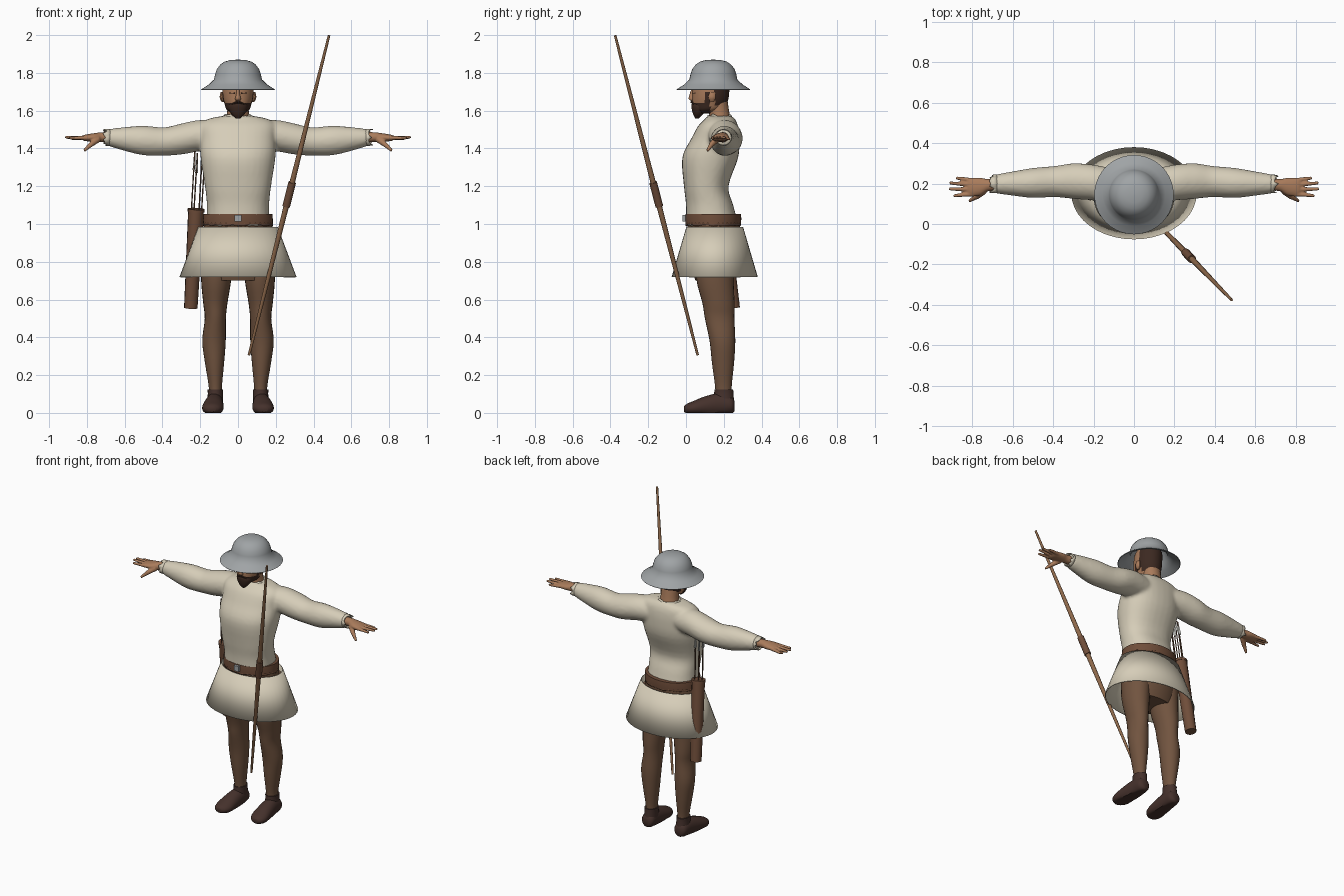
import bpy, bmesh, math, random
from mathutils import Vector

random.seed(4)
if "Cube" in bpy.data.objects:
    bpy.data.objects.remove(bpy.data.objects["Cube"])


def material(name, r, g, b):
    m = bpy.data.materials.new(name)
    m.use_nodes = True
    m.diffuse_color = (r, g, b, 1)
    m.node_tree.nodes["Principled BSDF"].inputs["Base Color"].default_value = (r, g, b, 1)
    return m


LINEN = material("linen", .67, .61, .48)
STEEL = material("steel", .35, .37, .38)
SKIN = material("skin", .40, .20, .105)
HOSE = material("brown_hose", .165, .088, .05)
SHOE = material("dark_shoe_leather", .06, .031, .025)
WOOD = material("wood", .27, .14, .07)
LEATHER = material("leather", .16, .075, .042)
HAIR = material("dark_hair", .045, .022, .015)
FEATHER = material("grey_feather", .45, .45, .42)


def smooth_path(rings, steps):
    """Catmull-Rom interpolation of the section rings."""
    rows = []
    for i in range(len(rings) - 1):
        p = [rings[max(0, min(len(rings) - 1, i + k))] for k in (-1, 0, 1, 2)]
        for j in range(steps):
            t = j / steps
            rows.append([b + .5 * t * (c - a + t * (2*a - 5*b + 4*c - d + t * (3*(b - c) + d - a)))
                         for a, b, c, d in zip(*p)])
    return rows + [list(rings[-1])]


def loft(bm, rings, axis="z", steps=4, n=24, power=1, caps=True, floor=None):
    """Skin elliptical sections (x, y, z, a, b) lying across the axis."""
    rows = []
    for x, y, z, a, b in smooth_path(rings, steps):
        row = []
        for i in range(n):
            t = 2 * math.pi * i / n
            u, v = math.cos(t), math.sin(t)
            u = a * math.copysign(abs(u) ** power, u)
            v = b * math.copysign(abs(v) ** power, v)
            d = {"z": (u, v, 0), "x": (0, u, v), "y": (u, 0, v)}[axis]
            co = Vector((x, y, z)) + Vector(d)
            if floor is not None:
                co.z = max(co.z, floor)
            row.append(bm.verts.new(co))
        rows.append(row)
    for r, q in zip(rows, rows[1:]):
        for i in range(n):
            bm.faces.new((r[i], r[(i + 1) % n], q[(i + 1) % n], q[i]))
    if caps:
        bm.faces.new(rows[0])
        bm.faces.new(rows[-1])


def rod(bm, p, q, r1, r2, n=10):
    p, q = Vector(p), Vector(q)
    d = q - p
    mat = d.to_track_quat("Z", "Y").to_matrix().to_4x4()
    mat.translation = (p + q) / 2
    bmesh.ops.create_cone(bm, cap_ends=True, segments=n, radius1=r1, radius2=r2,
                          depth=d.length, matrix=mat)


def finish(name, bm, mats, rule=None, voxel=0, shell=0):
    bmesh.ops.recalc_face_normals(bm, faces=bm.faces)
    for f in bm.faces:
        f.smooth = True
        if rule:
            f.material_index = rule(f.calc_center_median())
    for e in bm.edges:
        e.smooth = len(e.link_faces) < 2 or e.calc_face_angle(0) < .75
    me = bpy.data.meshes.new(name)
    bm.to_mesh(me)
    bm.free()
    ob = bpy.data.objects.new(name, me)
    bpy.context.collection.objects.link(ob)
    for m in mats if isinstance(mats, list) else [mats]:
        me.materials.append(m)
    if voxel:
        r = ob.modifiers.new("fuse", "REMESH")
        r.mode, r.voxel_size, r.use_smooth_shade = "VOXEL", voxel, True
        s = ob.modifiers.new("soften", "SMOOTH")
        s.factor, s.iterations = .5, 4
    if shell:
        s = ob.modifiers.new("thickness", "SOLIDIFY")
        s.thickness = shell
    return ob


def frayed(name, mat, place, n=36, shell=.004):
    """Ragged cloth edge; place(angle, t) gives a point, t from 0 to 1."""
    bm = bmesh.new()
    ang = [2 * math.pi * i / n for i in range(n)]
    a = [bm.verts.new(place(t, 0)) for t in ang]
    b = [bm.verts.new(place(t, random.uniform(.4, 1))) for t in ang]
    for i in range(n):
        j = (i + 1) % n
        bm.faces.new((a[i], a[j], b[j], b[i]))
    finish(name, bm, mat, shell=shell)


# shirt: torso and sleeves fused into one
bm = bmesh.new()
loft(bm, [(0, .14, .99, .168, .14), (0, .125, 1.1, .165, .125), (0, .107, 1.2, .175, .118),
          (0, .128, 1.35, .198, .148), (0, .155, 1.45, .2, .128), (0, .17, 1.52, .2, .105),
          (0, .18, 1.555, .16, .08), (0, .178, 1.572, .08, .065)], n=32, power=.88)
for s in (-1, 1):
    loft(bm, [(s*.08, .19, 1.47, .08, .075), (s*.2, .205, 1.468, .088, .083),
              (s*.3, .212, 1.45, .088, .082), (s*.39, .21, 1.437, .077, .075),
              (s*.5, .203, 1.442, .074, .078), (s*.6, .2, 1.45, .06, .063),
              (s*.69, .198, 1.458, .046, .044)], "x")
finish("shirt", bm, LINEN, voxel=.011)
frayed("collar_edge", LINEN, lambda a, t: (
    math.cos(a) * (.085 - .012*t), .178 + math.sin(a) * (.07 - .01*t), 1.558 + .025*t))

# hips, skirt and belt
bm = bmesh.new()
loft(bm, [(0, .15, .7, .17, .1), (0, .15, .8, .19, .125), (0, .147, 1.0, .18, .14)])
finish("hips", bm, HOSE)
bm = bmesh.new()
loft(bm, [(0, .152, .985, .21, .15), (0, .152, .72, .31, .228)], steps=1, n=40, caps=False)
finish("skirt", bm, LINEN, shell=.006)
bm = bmesh.new()
loft(bm, [(0, .144, 1.0, .184, .147), (0, .144, 1.03, .184, .149),
          (0, .144, 1.052, .182, .147)], n=40, steps=1)
finish("belt", bm, LEATHER)
frayed("belt_torn_edge", LEATHER, lambda a, t: (
    math.cos(a) * .184, .144 + math.sin(a) * .147, 1.005 - .018*t))
bm = bmesh.new()
bmesh.ops.create_cube(bm, size=.036)
bmesh.ops.scale(bm, vec=(1, .5, 1), verts=bm.verts)
bmesh.ops.translate(bm, vec=(0, -.01, 1.03), verts=bm.verts)
finish("belt_buckle", bm, STEEL)

for side, s in (("right", -1), ("left", 1)):
    # legs
    bm = bmesh.new()
    loft(bm, [(s*.105, .152, .95, .09, .11), (s*.115, .153, .72, .081, .1),
              (s*.12, .172, .58, .064, .085), (s*.12, .178, .5, .056, .078),
              (s*.127, .193, .38, .062, .068), (s*.124, .196, .26, .05, .058),
              (s*.12, .198, .14, .035, .044), (s*.12, .2, .07, .035, .044)])
    finish(side + "_leg", bm, HOSE)

    # shoe body with ankle collar
    bm = bmesh.new()
    loft(bm, [(s*.122, .258, .035, .02, .025), (s*.123, .24, .042, .042, .045),
              (s*.125, .18, .045, .047, .06), (s*.13, .1, .035, .054, .052),
              (s*.134, .04, .025, .056, .038), (s*.137, .005, .022, .042, .026),
              (s*.138, -.01, .02, .02, .015)], "y", floor=0)
    loft(bm, [(s*.122, .2, .05, .042, .056), (s*.12, .2, .1, .04, .051),
              (s*.12, .2, .125, .041, .05)], steps=2)
    finish(side + "_shoe", bm, SHOE)

    # hand: palm, fingers and thumb fused
    bm = bmesh.new()
    loft(bm, [(s*.66, .197, 1.458, .032, .028), (s*.72, .192, 1.46, .03, .026),
              (s*.76, .185, 1.458, .044, .023), (s*.81, .182, 1.456, .046, .017),
              (s*.825, .182, 1.455, .038, .01)], "x")
    for y0, y1, tip, z in ((.215, .228, .88, 1.45), (.193, .203, .912, 1.458),
                           (.171, .173, .915, 1.46), (.148, .14, .893, 1.455)):
        rod(bm, (s*.79, y0, 1.456), (s*tip, y1, z), .0125, .008)
    rod(bm, (s*.74, .165, 1.45), (s*.78, .133, 1.42), .018, .014)
    rod(bm, (s*.775, .137, 1.424), (s*.815, .113, 1.388), .014, .008)
    finish(side + "_hand", bm, SKIN, voxel=.005)
    frayed(side + "_cuff_edge", LINEN, lambda a, t, s=s: (
        s * (.675 + .04*t), .198 + math.cos(a) * .046, 1.458 + math.sin(a) * .044), 24)

# neck, head with hair and beard colouring
bm = bmesh.new()
loft(bm, [(0, .185, 1.52, .075, .06), (0, .177, 1.58, .058, .054), (0, .165, 1.66, .058, .054)])
finish("neck", bm, SKIN)


def head_colour(c):
    if c.y > .15 and c.z > 1.63:
        return 1
    jaw = c.y < .125 and c.z < 1.642
    sideburn = .095 < c.y < .128 and c.z < 1.7
    return 2 if jaw or sideburn else 0


bm = bmesh.new()
loft(bm, [(0, .1, 1.585, .03, .035), (0, .115, 1.605, .06, .07), (0, .125, 1.635, .071, .09),
          (0, .13, 1.67, .08, .096), (0, .133, 1.72, .083, .097), (0, .14, 1.78, .08, .09),
          (0, .142, 1.82, .05, .06)], n=40, steps=5)
finish("head", bm, [SKIN, HAIR, HAIR], head_colour)
bm = bmesh.new()
loft(bm, [(0, .058, 1.558, .01, .008), (0, .064, 1.58, .034, .026), (0, .07, 1.61, .05, .04),
          (0, .075, 1.632, .05, .046), (0, .08, 1.648, .036, .042)])
finish("beard", bm, HAIR)
bm = bmesh.new()
loft(bm, [(0, .037, 1.715, .007, .008), (0, .034, 1.69, .009, .014),
          (0, .031, 1.663, .015, .017), (0, .036, 1.652, .01, .01)], n=12)
for s in (-1, 1):
    loft(bm, [(s*.08, .138, 1.645, .006, .01), (s*.085, .138, 1.67, .012, .02),
              (s*.084, .14, 1.7, .008, .014)], n=10)
finish("nose_and_ears", bm, SKIN)
bm = bmesh.new()
for s in (-1, 1):
    rod(bm, (s*.016, .039, 1.692), (s*.046, .053, 1.694), .005, .004, 8)
    rod(bm, (s*.002, .03, 1.646), (s*.034, .044, 1.634), .007, .004, 8)
finish("eyes_and_moustache", bm, HAIR)

# brimmed helmet, turned inside and out
profile = [(.005, 1.85), (.06, 1.84), (.1, 1.81), (.117, 1.76), (.15, 1.73), (.193, 1.709),
           (.196, 1.712), (.155, 1.738), (.127, 1.765), (.122, 1.79), (.112, 1.82),
           (.093, 1.845), (.07, 1.86), (.04, 1.868), (.004, 1.87)]
bm = bmesh.new()
loft(bm, [(0, .145, z, r, r) for r, z in profile], n=40, steps=1)
finish("helmet", bm, STEEL)

# long bow stave with a wrapped grip
top, foot = Vector((.482, -.375, 1.998)), Vector((.058, .062, .306))
mid = top.lerp(foot, .5)
for name, end in (("upper_stave", top), ("lower_stave", foot)):
    bm = bmesh.new()
    rod(bm, mid, end, .0155, .007, 12)
    finish(name, bm, WOOD)
bm = bmesh.new()
rod(bm, top.lerp(foot, .46), top.lerp(foot, .535), .021, .021, 12)
finish("stave_grip", bm, LEATHER)

# quiver on the right hip with arrows
base, mouth = Vector((-.25, .25, .555)), Vector((-.222, .182, 1.08))
bm = bmesh.new()
rod(bm, base, mouth, .036, .042, 12)
rod(bm, mouth.lerp(base, .03), mouth, .045, .045, 12)
finish("quiver", bm, LEATHER)
shafts, feathers = bmesh.new(), bmesh.new()
for i in range(6):
    a = math.pi * i / 3
    off = Vector((math.cos(a), math.sin(a), 0)) * .027
    end = mouth + off + Vector((.02, -.04, .28 + .06 * random.random()))
    rod(shafts, mouth + off - Vector((0, 0, .05)), end, .0035, .0035, 6)
    rod(feathers, (mouth + off).lerp(end, .68), (mouth + off).lerp(end, .95), .009, .004, 3)
finish("arrow_shafts", shafts, HOSE)
finish("arrow_feathers", feathers, FEATHER)
